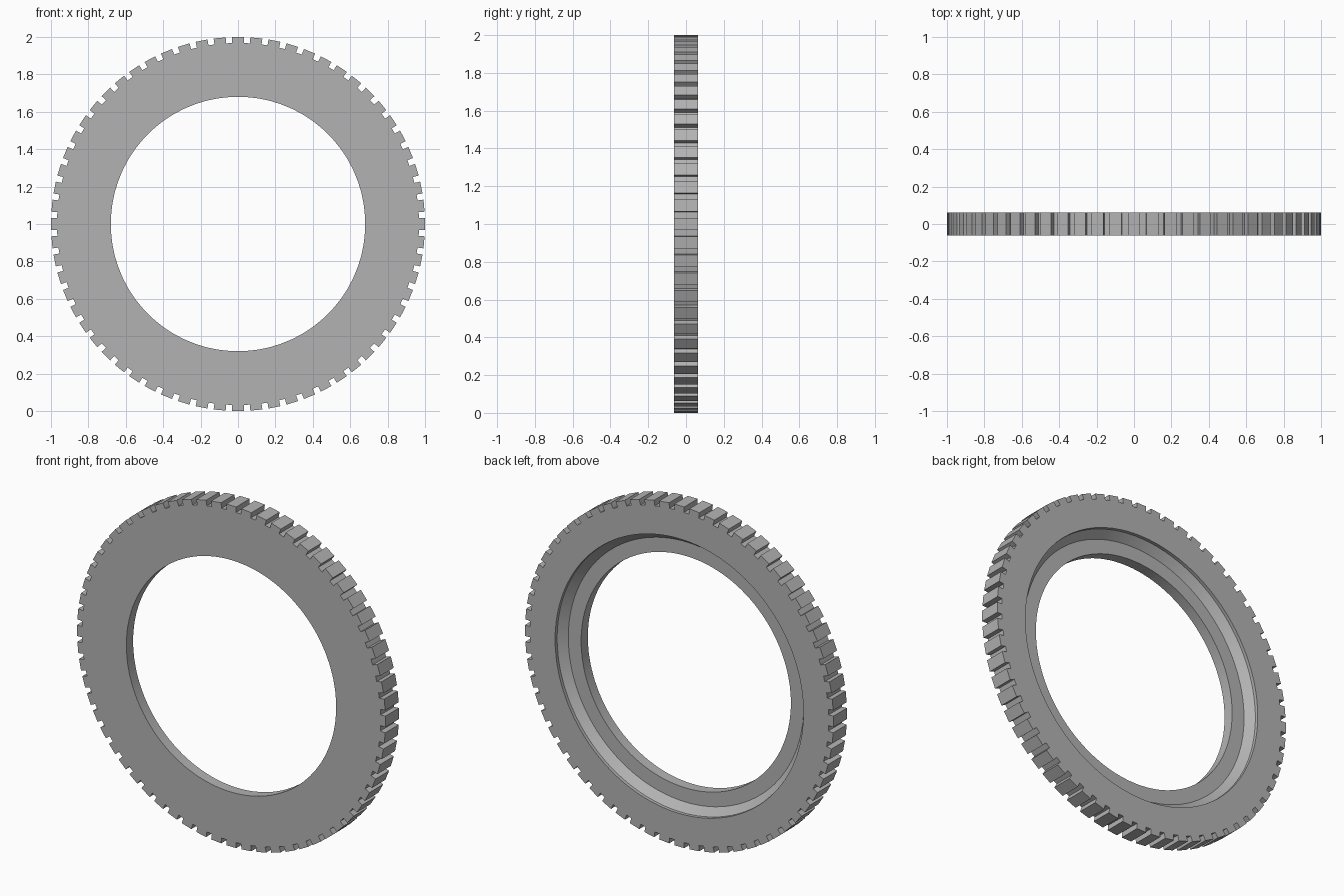
import bpy, bmesh
from math import sin, cos, pi, radians

cube = bpy.data.objects.get("Cube")
if cube:
    bpy.data.objects.remove(cube, do_unlink=True)

TEETH = 64
TIP, ROOT = 1.0, 0.968        # tooth tip and notch floor radii
HALF = 0.0625                 # half thickness
PITCH = 2 * pi / TEETH
TOOTH = PITCH * 0.66          # angle covered by one tooth

# Inner cross-section (radius, y): front bore, ledge, cone, rear lip
BORE = [(0.68, -HALF), (0.68, 0.0), (0.763, 0.0), (0.805, 0.043), (0.805, HALF)]

metal = bpy.data.materials.new("grey metal")
metal.use_nodes = True
grey = (0.45, 0.45, 0.45, 1)
metal.diffuse_color = grey
metal.node_tree.nodes["Principled BSDF"].inputs["Base Color"].default_value = grey

# Sweep the section round the axis, stepping the outer radius at each tooth flank
bm = bmesh.new()
columns = []
for i in range(TEETH):
    start, end = i * PITCH - TOOTH / 2, i * PITCH + TOOTH / 2
    after = start + PITCH
    for angle, outer in ((start, TIP), (end, TIP), (end, ROOT), (after, ROOT)):
        section = BORE + [(outer, HALF), (outer, -HALF)]
        columns.append([bm.verts.new((r * cos(angle), y, 1 + r * sin(angle)))
                        for r, y in section])

for i, a in enumerate(columns):
    b = columns[(i + 1) % len(columns)]
    for j in range(len(a)):
        k = (j + 1) % len(a)
        bm.faces.new((a[j], a[k], b[k], b[j]))

# Weld the doubled bore points; the flank quads collapse to clean edges there
bmesh.ops.remove_doubles(bm, verts=bm.verts[:], dist=1e-5)
bmesh.ops.recalc_face_normals(bm, faces=bm.faces[:])

mesh = bpy.data.meshes.new("toothed_ring")
bm.to_mesh(mesh)
bm.free()
mesh.materials.append(metal)
ring = bpy.data.objects.new("toothed_ring", mesh)
bpy.context.collection.objects.link(ring)

bpy.ops.object.select_all(action='DESELECT')
ring.select_set(True)
bpy.context.view_layer.objects.active = ring
bpy.ops.object.shade_smooth_by_angle(angle=radians(30))
